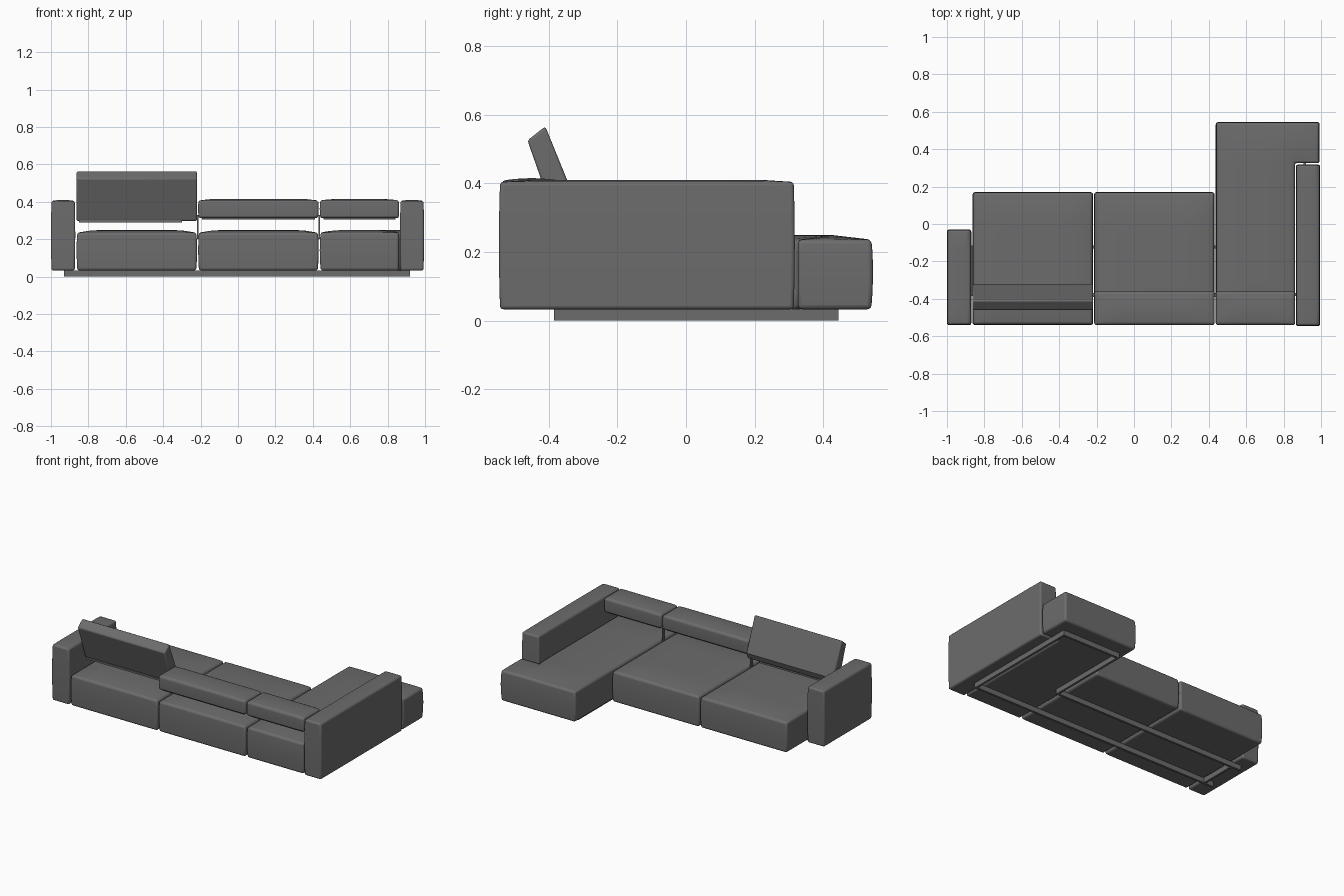
import bpy, bmesh
from mathutils import Vector
from mathutils.geometry import intersect_point_line

if "Cube" in bpy.data.objects:
    bpy.data.objects.remove(bpy.data.objects["Cube"])


def finish(name, bm, bevel):
    bmesh.ops.recalc_face_normals(bm, faces=bm.faces[:])
    me = bpy.data.meshes.new(name)
    bm.to_mesh(me)
    bm.free()
    ob = bpy.data.objects.new(name, me)
    bpy.context.collection.objects.link(ob)
    me.materials.append(fabric)
    if bevel:
        m = ob.modifiers.new("soft_edges", 'BEVEL')
        m.width, m.segments = bevel, 3
        m.limit_method, m.angle_limit = 'ANGLE', 0.9
    bpy.ops.object.select_all(action='DESELECT')
    ob.select_set(True)
    bpy.context.view_layer.objects.active = ob
    bpy.ops.object.shade_smooth_by_angle(angle=0.7)
    return ob


def prism(points, step):
    bm = bmesh.new()
    f = bm.faces.new([bm.verts.new(p) for p in points])
    r = bmesh.ops.extrude_face_region(bm, geom=[f])
    bmesh.ops.translate(bm, vec=step, verts=[v for v in r["geom"] if isinstance(v, bmesh.types.BMVert)])
    return bm


def cushion(name, outline, z0, z1, crown=0.015, reach=0.15, bulge=0.006, bevel=0.012):
    """Upholstered block: outline raised, gridded, then crowned on top and bulged at the sides."""
    bm = prism([(x, y, z0) for x, y in outline], (0, 0, z1 - z0))
    lo = [min(p[i] for p in outline) for i in (0, 1)] + [z0]
    hi = [max(p[i] for p in outline) for i in (0, 1)] + [z1]
    for axis, cuts in ((0, 10), (1, 9), (2, 4)):
        n = Vector((0, 0, 0))
        n[axis] = 1
        for k in range(1, cuts):
            co = n * (lo[axis] + (hi[axis] - lo[axis]) * k / cuts)
            bmesh.ops.bisect_plane(bm, geom=bm.verts[:] + bm.edges[:] + bm.faces[:],
                                   plane_co=co, plane_no=n)
    pts = [Vector((x, y, 0)) for x, y in outline]
    for v in bm.verts:
        flat = Vector((v.co.x, v.co.y, 0))
        t = (2 * v.co.z - z0 - z1) / (z1 - z0)
        if v.co.z > z1 - 1e-4:
            d = 9
            for a, b in zip(pts, pts[1:] + pts[:1]):
                q, s = intersect_point_line(flat, a, b)
                q = a.lerp(b, min(1, max(0, s)))
                d = min(d, (q - flat).length)
            v.co.z -= crown * max(0, 1 - d / reach) ** 2
        for i in (0, 1):
            if abs(flat[i] - lo[i]) < 1e-4:
                v.co[i] += bulge * t * t
            elif abs(flat[i] - hi[i]) < 1e-4:
                v.co[i] -= bulge * t * t
    return finish(name, bm, bevel)


def rect(x0, x1, y0, y1):
    return [(x0, y0), (x1, y0), (x1, y1), (x0, y1)]


def bar(name, x0, x1, y0, y1, z0, z1):
    return finish(name, prism([(x, y, z0) for x, y in rect(x0, x1, y0, y1)], (0, 0, z1 - z0)), 0)


# Dark grey upholstery
fabric = bpy.data.materials.new("dark_fabric")
fabric.diffuse_color = (0.15, 0.15, 0.15, 1)
fabric.use_nodes = True
fabric.node_tree.nodes["Principled BSDF"].inputs["Base Color"].default_value = fabric.diffuse_color

# Seats and L-shaped chaise
cushion("left_seat", rect(-0.863, -0.219, -0.54, 0.17), 0.033, 0.25, bulge=0.004)
cushion("middle_seat", rect(-0.213, 0.431, -0.54, 0.17), 0.033, 0.25, bulge=0.004)
cushion("chaise_seat", [(0.437, -0.54), (0.86, -0.54), (0.86, 0.326), (0.993, 0.326),
                        (0.993, 0.545), (0.437, 0.545)], 0.033, 0.25, crown=0.014, bulge=0.005)

# Arms
cushion("left_arm", rect(-1.0, -0.87, -0.54, -0.03), 0.033, 0.41,
        crown=0.006, reach=0.06, bulge=0.003, bevel=0.01)
cushion("right_arm", rect(0.866, 0.995, -0.545, 0.317), 0.033, 0.41,
        crown=0.006, reach=0.06, bulge=0.003, bevel=0.01)

# Folded-down backrests
for name, x0, x1 in (("middle", -0.213, 0.431), ("right", 0.437, 0.862)):
    cushion(name + "_backrest", rect(x0, x1, -0.54, -0.36), 0.313, 0.415,
            crown=0.008, reach=0.09, bulge=0.002)
    bar(name + "_backrest_plate", x0 + 0.02, x1 - 0.02, -0.52, -0.38, 0.305, 0.315)

# Raised backrest, side profile run across the seat
profile = [(-0.41, 0.566), (-0.462, 0.525), (-0.382, 0.297), (-0.335, 0.305), (-0.32, 0.345)]
finish("raised_backrest", prism([(-0.863, y, z) for y, z in profile], (0.644, 0, 0)), 0.008)
bar("raised_backrest_plate", -0.85, -0.3, -0.39, -0.345, 0.29, 0.302)

# Backrest posts
for i, x in enumerate((-0.216, 0.434)):
    bar(f"backrest_post_{i + 1}", x - 0.004, x + 0.004, -0.39, -0.37, 0.2, 0.33)

# Floor frame
w = 0.015
for i, (x0, x1, y0, y1) in enumerate((
        (-0.93, 0.92, -0.385, -0.385 + w), (-0.93, 0.5, -0.13, -0.13 + w),
        (0.92 - w, 0.92, -0.37, 0.445), (0.485, 0.485 + w, -0.115, 0.445),
        (0.5, 0.905, 0.445 - w, 0.445), (-0.87, -0.87 + w, -0.37, -0.13))):
    bar(f"frame_bar_{i + 1}", x0, x1, y0, y1, 0.0, 0.034)
